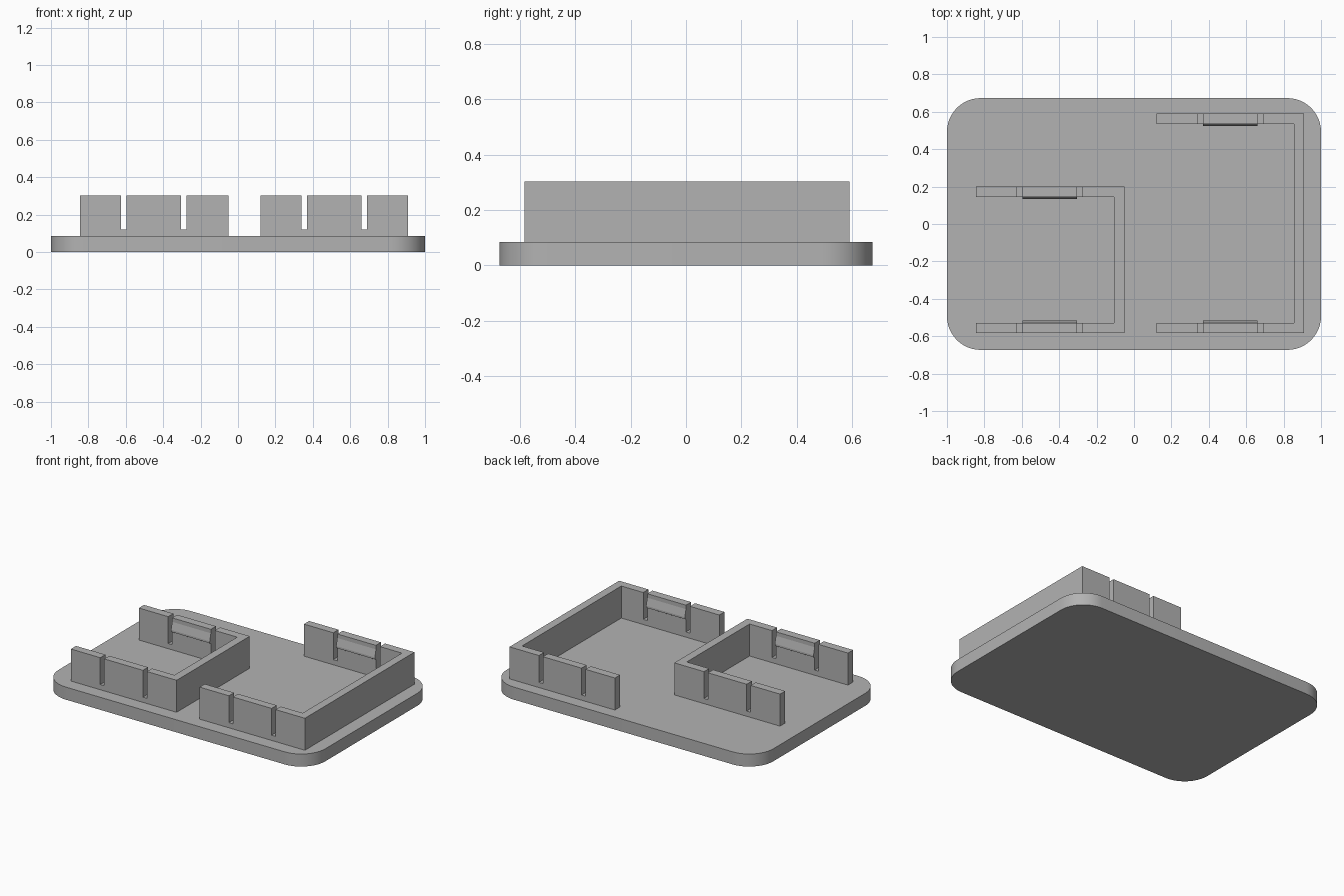
import bpy, bmesh, math

if "Cube" in bpy.data.objects:
    bpy.data.objects.remove(bpy.data.objects["Cube"], do_unlink=True)

grey = bpy.data.materials.new("plain grey")
grey.use_nodes = True
COLOR = (0.45, 0.45, 0.45, 1)
grey.diffuse_color = COLOR
grey.node_tree.nodes["Principled BSDF"].inputs["Base Color"].default_value = COLOR

BASE_TOP, WALL_TOP, SLOT_FLOOR = 0.085, 0.302, 0.12
WALL, SLOT = 0.055, 0.03


def prism(name, outline, offset):
    """Extrude a closed 3D outline along an offset vector."""
    bm = bmesh.new()
    face = bm.faces.new([bm.verts.new(p) for p in outline])
    new = bmesh.ops.extrude_face_region(bm, geom=[face])["geom"]
    bmesh.ops.translate(bm, vec=offset,
                        verts=[v for v in new if isinstance(v, bmesh.types.BMVert)])
    bmesh.ops.recalc_face_normals(bm, faces=bm.faces)
    mesh = bpy.data.meshes.new(name)
    bm.to_mesh(mesh)
    bm.free()
    mesh.materials.append(grey)
    obj = bpy.data.objects.new(name, mesh)
    bpy.context.collection.objects.link(obj)
    return obj


def cut(target, cutter):
    """Subtract the cutter, then throw it away."""
    mod = target.modifiers.new("slot", "BOOLEAN")
    mod.operation, mod.solver, mod.object = "DIFFERENCE", "EXACT", cutter
    bpy.context.view_layer.objects.active = target
    bpy.ops.object.modifier_apply(modifier=mod.name)
    bpy.data.objects.remove(cutter, do_unlink=True)


# Base plate with rounded corners
HALF_X, HALF_Y, RADIUS, STEPS = 1.0, 0.673, 0.18, 12
outline = []
for i, (sx, sy) in enumerate([(1, 1), (-1, 1), (-1, -1), (1, -1)]):
    for k in range(STEPS + 1):
        a = math.pi / 2 * (i + k / STEPS)
        outline.append((sx * (HALF_X - RADIUS) + RADIUS * math.cos(a),
                        sy * (HALF_Y - RADIUS) + RADIUS * math.sin(a), 0))
plate = prism("base_plate", outline, (0, 0, BASE_TOP))
bpy.context.view_layer.objects.active = plate
plate.select_set(True)
bpy.ops.object.shade_smooth_by_angle(angle=math.radians(30))
plate.select_set(False)


def bracket(side, x0, x1, y0, y1, slots):
    """C-shaped wall open towards -x, with slotted arms and inner snap ridges."""
    xi, ya, yb = x1 - WALL, y0 + WALL, y1 - WALL
    shape = [(x0, y0), (x1, y0), (x1, y1), (x0, y1),
             (x0, yb), (xi, yb), (xi, ya), (x0, ya)]
    wall = prism(side + "_bracket", [(x, y, BASE_TOP) for x, y in shape],
                 (0, 0, WALL_TOP - BASE_TOP))
    for s in slots:
        loop = [(s, y0 - 1, SLOT_FLOOR), (s + SLOT, y0 - 1, SLOT_FLOOR),
                (s + SLOT, y0 - 1, 1), (s, y0 - 1, 1)]
        cut(wall, prism("slot_cutter", loop, (0, y1 - y0 + 2, 0)))
    # Snap ridges on the inner faces of the spring tabs
    left, right = slots[0] + SLOT, slots[1]
    for place, y, d in (("front", ya, 1), ("back", yb, -1)):
        profile = [(-0.005, 0.275), (0, 0.275), (0.012, 0.225),
                   (0.012, 0.212), (0, 0.205), (-0.005, 0.205)]
        prism(f"{side}_{place}_snap_ridge",
              [(left, y + d * p, z) for p, z in profile], (right - left, 0, 0))


bracket("left", 0.12, 0.91, -0.583, 0.59, (0.34, 0.66))
bracket("right", -0.845, -0.052, -0.583, 0.2, (-0.625, -0.305))
